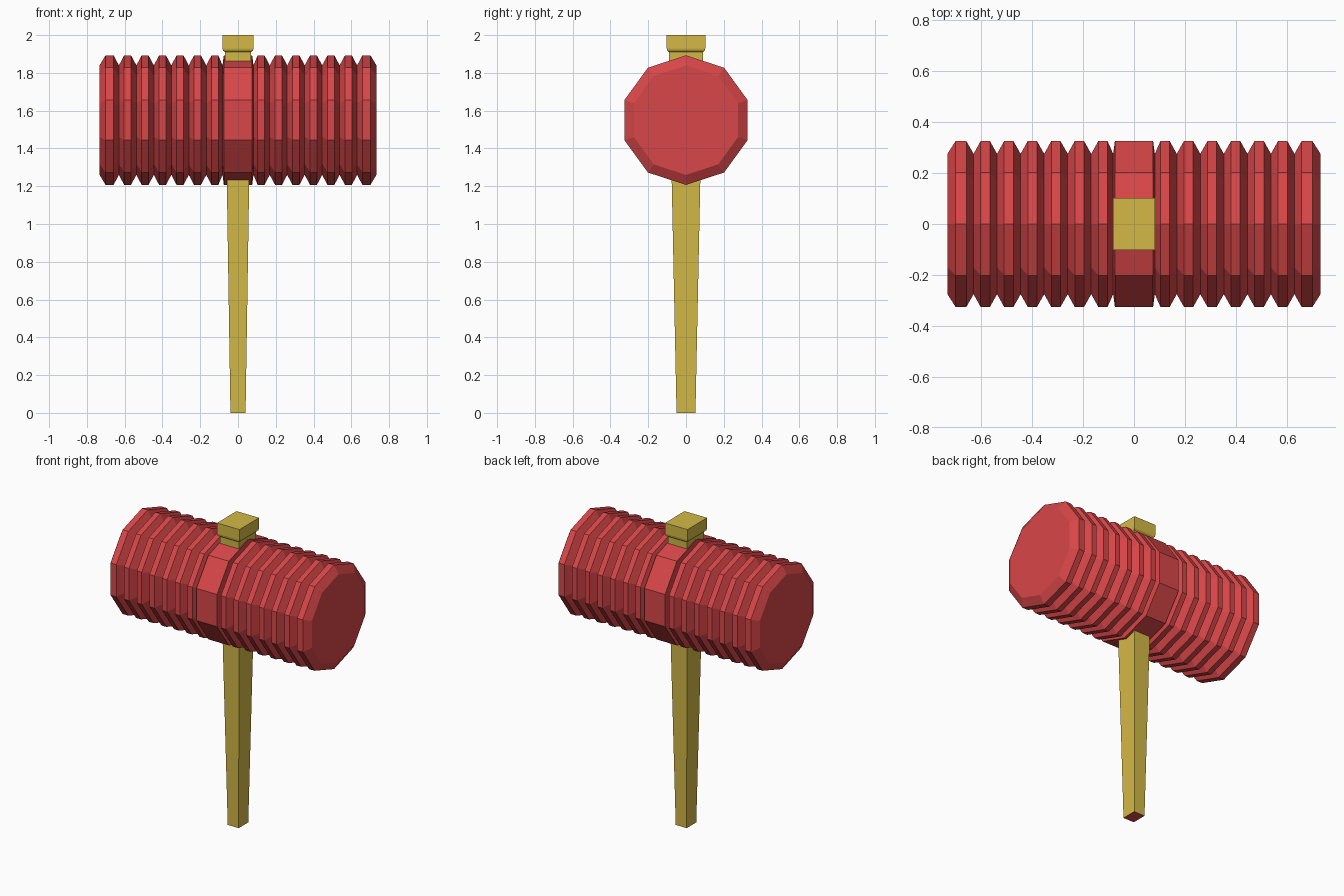
import bpy, math

if "Cube" in bpy.data.objects:
    bpy.data.objects.remove(bpy.data.objects["Cube"])


def material(name, srgb):
    lin = [((c / 255 + 0.055) / 1.055) ** 2.4 for c in srgb]
    m = bpy.data.materials.new(name)
    m.diffuse_color = (*lin, 1)
    m.use_nodes = True
    m.node_tree.nodes["Principled BSDF"].inputs["Base Color"].default_value = m.diffuse_color
    return m


RED = material("red", (216, 70, 72))
YELLOW = material("yellow", (212, 185, 70))


def loft(name, rings, mats):
    """Skin a list of equal-length vertex rings and cap both ends."""
    n = len(rings[0])
    verts = [v for ring in rings for v in ring]
    faces = [tuple(reversed(range(n))),
             tuple(range(len(verts) - n, len(verts)))]
    for r in range(len(rings) - 1):
        for i in range(n):
            j = (i + 1) % n
            faces.append((r * n + i, r * n + j, (r + 1) * n + j, (r + 1) * n + i))
    mesh = bpy.data.meshes.new(name)
    mesh.from_pydata(verts, [], faces)
    for m in mats:
        mesh.materials.append(m)
    obj = bpy.data.objects.new(name, mesh)
    bpy.context.collection.objects.link(obj)
    return obj


# Ribbed ten-sided head: half profile (x, radius), mirrored across x = 0
OUTER, VALLEY, CENTRE_Z = 0.343, 0.29, 1.55
half = [(0.075, OUTER), (0.082, VALLEY)]
for k in range(7):
    x = 0.122 + 0.0925 * k
    end = x + 0.046 if k < 6 else 0.733
    half += [(x - 0.018, OUTER), (x + 0.018 + (0.006 if k == 6 else 0), OUTER),
             (end, VALLEY)]
profile = [(-x, r) for x, r in reversed(half)] + half


def decagon(x, r):
    return [(x, r * math.sin(a), CENTRE_Z + r * math.cos(a))
            for a in (-i * math.tau / 10 for i in range(10))]


loft("ribbed_head", [decagon(x, r) for x, r in profile], [RED])


def rectangle(hx, hy, z):
    return [(-hx, -hy, z), (hx, -hy, z), (hx, hy, z), (-hx, hy, z)]


# Tapered handle, flared cap on top, red tip underneath
handle = loft("handle", [rectangle(0.04, 0.05, 0),
                         rectangle(0.07, 0.09, 1.91),
                         rectangle(0.079, 0.099, 1.918),
                         rectangle(0.082, 0.102, 1.93),
                         rectangle(0.082, 0.102, 2.0)], [YELLOW, RED])
for p in handle.data.polygons:
    if p.center.z < 0.01:
        p.material_index = 1
